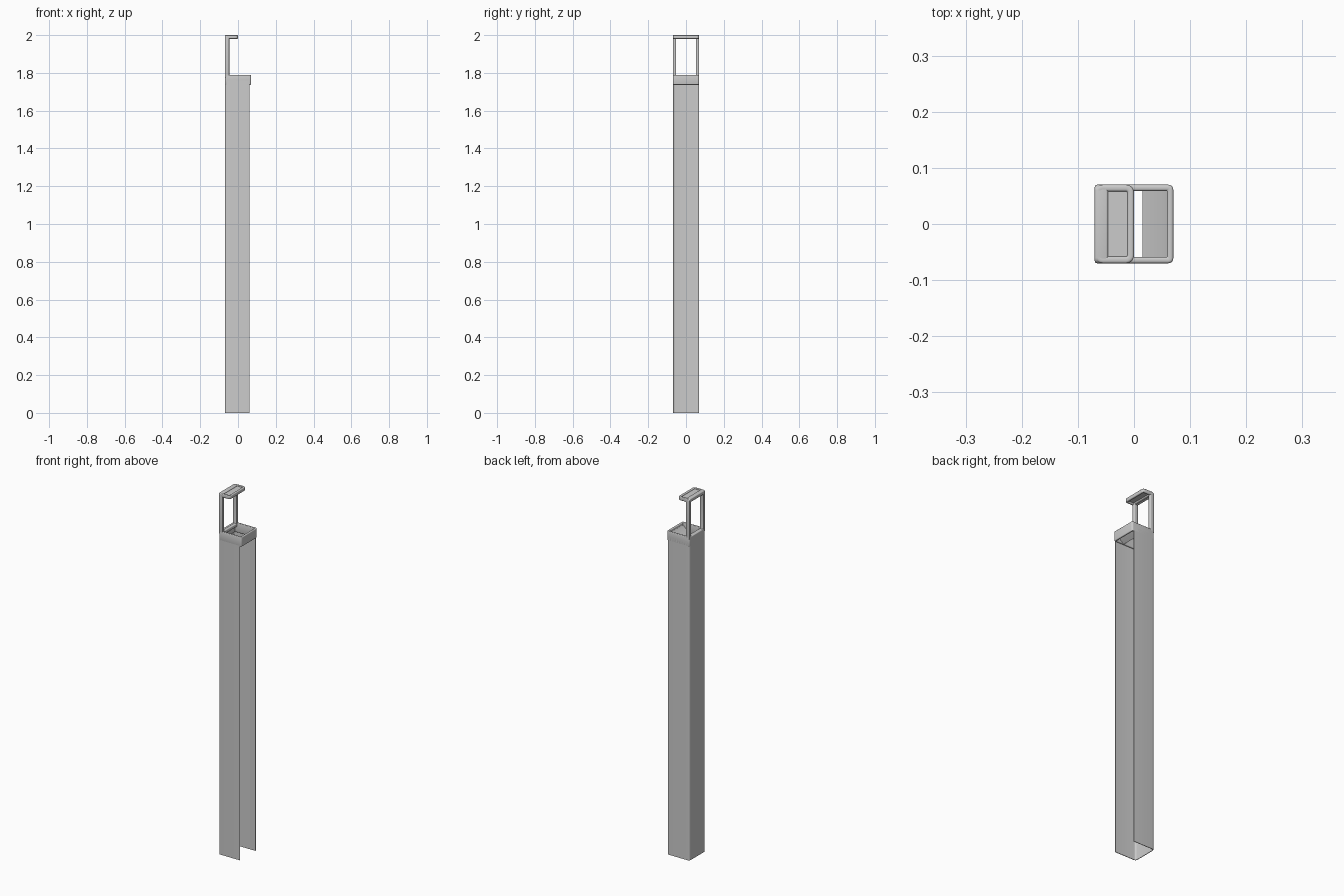
import bpy, bmesh, math

if "Cube" in bpy.data.objects:
    bpy.data.objects.remove(bpy.data.objects["Cube"])


def finish(name, bm):
    bmesh.ops.recalc_face_normals(bm, faces=bm.faces)
    me = bpy.data.meshes.new(name)
    bm.to_mesh(me)
    bm.free()
    ob = bpy.data.objects.new(name, me)
    bpy.context.collection.objects.link(ob)
    bpy.ops.object.select_all(action='DESELECT')
    ob.select_set(True)
    bpy.context.view_layer.objects.active = ob
    bpy.ops.object.shade_smooth_by_angle(angle=math.radians(40))
    return ob


def rounded(a0, a1, b0, b1, r, n=5):
    pts = []
    for k, (a, b) in enumerate([(a1 - r, b1 - r), (a0 + r, b1 - r), (a0 + r, b0 + r), (a1 - r, b0 + r)]):
        for i in range(n + 1):
            t = math.pi / 2 * (k + i / n)
            pts.append((a + r * math.cos(t), b + r * math.sin(t)))
    return pts


def frame(name, rect, r, width, h0, h1, bevel, axis='z'):
    """Rounded rectangular frame with softened edges, lofted around its section."""
    a0, a1, b0, b1 = rect
    section = rounded(0, width, h0, h1, bevel, 3)
    bm = bmesh.new()
    loops = []
    for d, h in section:
        pts = rounded(a0 + d, a1 - d, b0 + d, b1 - d, max(r - d, 0.002))
        loops.append([bm.verts.new((p, q, h) if axis == 'z' else (h, p, q)) for p, q in pts])
    m = len(loops[0])
    for i, low in enumerate(loops):
        up = loops[(i + 1) % len(loops)]
        for j in range(m):
            k = (j + 1) % m
            bm.faces.new((low[j], low[k], up[k], up[j]))
    return finish(name, bm)


def prism(name, pts, lo, hi, axis):
    """Closed profile extruded along z or y."""
    bm = bmesh.new()
    face = bm.faces.new([bm.verts.new((p, q, lo) if axis == 'z' else (p, lo, q)) for p, q in pts])
    ext = bmesh.ops.extrude_face_region(bm, geom=[face])
    d = (0, 0, hi - lo) if axis == 'z' else (0, hi - lo, 0)
    bmesh.ops.translate(bm, vec=d, verts=[v for v in ext['geom'] if isinstance(v, bmesh.types.BMVert)])
    return finish(name, bm)


def u_half(w, x, r, n=6):
    """Open U line: +y leg, rounded back corners, -y leg."""
    pts = [(0.06, w)]
    pts += [(x + r - r * math.sin(t), w - r + r * math.cos(t)) for t in [math.pi / 2 * i / n for i in range(n + 1)]]
    return pts + [(p, -q) for p, q in reversed(pts)]


# Tall thin-walled channel, open towards +x
outer, inner = u_half(0.07, -0.07, 0.012), u_half(0.067, -0.067, 0.009)
prism("channel_post", outer + inner[::-1], 0, 1.76, 'z')

# Collar around the channel top
frame("top_collar", (-0.07, 0.07, -0.07, 0.07), 0.009, 0.011, 1.737, 1.79, 0.004)

# Curved chute falling inwards from the collar lip
top = [(0.064 - 0.049 * t, 1.784 - 0.045 * t ** 0.8) for t in [i / 8 for i in range(9)]]
prism("inner_chute", top + [(p, q - 0.004) for p, q in reversed(top)], -0.062, 0.062, 'y')

# Upright handle frame on the back edge
frame("handle_frame", (-0.07, 0.07, 1.77, 2.0), 0.01, 0.018, -0.07, -0.046, 0.004, 'x')

# Flat grip: rounded rim with a recessed panel
frame("grip_rim", (-0.07, 0.0, -0.07, 0.07), 0.014, 0.012, 1.98, 2.0, 0.004)
prism("grip_panel", rounded(-0.062, -0.008, -0.062, 0.062, 0.006), 1.988, 1.995, 'z')
